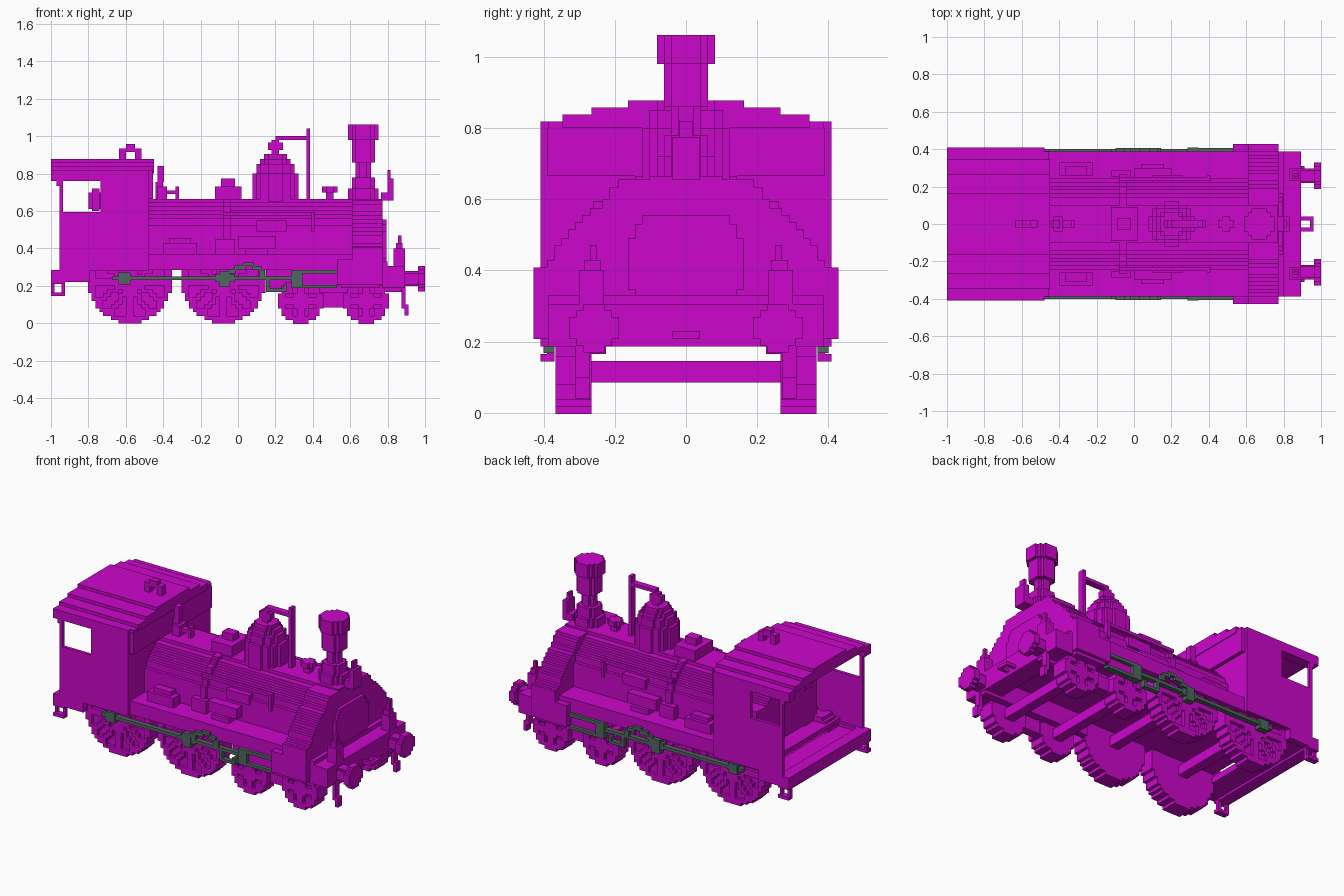
import bpy, bmesh, math

cube = bpy.data.objects.get("Cube")
if cube:
    bpy.data.objects.remove(cube, do_unlink=True)

V = 2 / 98  # size of one block


def material(name, rgb):
    m = bpy.data.materials.new(name)
    m.use_nodes = True
    m.diffuse_color = (*rgb, 1)
    m.node_tree.nodes["Principled BSDF"].inputs["Base Color"].default_value = (*rgb, 1)
    return m


MAGENTA = material("magenta", (0.60, 0.002, 0.60))
STEEL = material("grey_green_steel", (0.08, 0.135, 0.115))


def build(name, boxes, mat=MAGENTA, mirror=False):
    """Join boxes (x0, x1, y0, y1, z0, z1) in one object, optionally mirrored over y."""
    bm = bmesh.new()
    for x0, x1, y0, y1, z0, z1 in boxes:
        for s in ((1, -1) if mirror else (1,)):
            vs = bmesh.ops.create_cube(bm, size=1)["verts"]
            for v in vs:
                v.co.x = (x0 + x1) / 2 + v.co.x * (x1 - x0)
                v.co.y = s * (y0 + y1) / 2 + v.co.y * (y1 - y0)
                v.co.z = (z0 + z1) / 2 + v.co.z * (z1 - z0)
    me = bpy.data.meshes.new(name)
    bm.to_mesh(me)
    bm.free()
    me.materials.append(mat)
    ob = bpy.data.objects.new(name, me)
    bpy.context.collection.objects.link(ob)
    return ob


def rows(r):
    """Block rows of a disc: (low, high, half width)."""
    n = round(r / V)
    for i in range(-n, n):
        w = round(math.sqrt(max(r * r - ((i + 0.5) * V) ** 2, 0)) / V) * V
        if w > 0:
            yield i * V, (i + 1) * V, w


def disc_x(cy, cz, r, x0, x1):
    return [(x0, x1, cy - w, cy + w, cz + a, cz + b) for a, b, w in rows(r)]


def disc_z(cx, r, z0, z1):
    return [(cx - w, cx + w, a, b, z0, z1) for a, b, w in rows(r)]


def stack(cx, levels):
    return [b for r, z0, z1 in levels for b in disc_z(cx, r, z0, z1)]


# Spoked wheels, hidden above the running board, and square axles
def wheel(name, cx, r, spokes):
    out = []
    for a, b, w in rows(r):
        if r + b > 0.36:
            continue
        out.append((cx - w, cx + w, 0.266, 0.347, r + a, r + b))
        n = round(w / V)
        for i in range(-n, n):
            x, z = (i + 0.5) * V, (a + b) / 2
            d, ang = math.hypot(x, z), math.atan2(z, x)
            step = math.pi * 2 / spokes
            off = abs((ang + step / 2) % step - step / 2) * d
            if d > r - 1.6 * V or d < 2 * V or off < 0.7 * V:
                out.append((cx + i * V, cx + (i + 1) * V, 0.347, 0.367, r + a, r + b))
    build(name, out, mirror=True)
    build(name + "_axle", [(cx - 0.03, cx + 0.03, -0.27, 0.27, r - 0.034, r + 0.027)])


wheel("rear_driving_wheel", -0.578, 0.222, 12)
wheel("front_driving_wheel", -0.078, 0.222, 12)
wheel("rear_leading_wheel", 0.335, 0.119, 8)
wheel("front_leading_wheel", 0.685, 0.119, 8)
build("bogie_frame", [(0.34, 0.68, 0.275, 0.33, 0.085, 0.168)], mirror=True)

# Chassis
build("running_board", [(-0.48, 0.61, -0.388, 0.388, 0.285, 0.37),
                        (0.60, 0.80, -0.388, 0.388, 0.285, 0.33)])
build("cab_floor", [(-1.0, -0.925, -0.408, 0.408, 0.21, 0.285),
                    (-0.93, -0.79, -0.388, 0.388, 0.225, 0.265),
                    (-0.80, -0.48, -0.388, 0.388, 0.285, 0.31)])
build("side_frame", [(0.15, 0.89, 0.225, 0.266, 0.166, 0.29)], mirror=True)
build("buffer_beam", [(0.77, 0.893, -0.388, 0.388, 0.187, 0.306)])
build("rear_step", [(-1.0, -0.925, 0.37, 0.408, 0.145, 0.165),
                    (-1.0, -0.98, 0.37, 0.39, 0.165, 0.22),
                    (-0.945, -0.925, 0.37, 0.39, 0.165, 0.22)], mirror=True)
build("guard_iron", [(0.875, 0.895, 0.27, 0.31, 0.08, 0.20),
                     (0.89, 0.912, 0.27, 0.31, 0.04, 0.10)], mirror=True)

# Boiler, closed down to the running board, with its back end inside the cab
build("boiler", [b for b in disc_x(0, 0.42, 0.255, -0.70, 0.77) if b[4] > 0.30])
build("boiler_band", [b for b in disc_x(0, 0.42, 0.275, -0.08, -0.04) if 0.44 < b[4] < 0.66])
build("boiler_panel", [(0.10, 0.26, 0.22, 0.262, 0.49, 0.55)], mirror=True)
build("boiler_handrail", [(-0.08, 0.41, 0.23, 0.25, 0.575, 0.595),
                          (0.39, 0.41, 0.23, 0.26, 0.49, 0.595)], mirror=True)
build("side_box", [(-0.40, -0.22, 0.26, 0.33, 0.37, 0.43),
                   (-0.37, -0.25, 0.26, 0.31, 0.43, 0.455),
                   (-0.12, -0.02, 0.25, 0.29, 0.37, 0.45),
                   (0.0, 0.20, 0.24, 0.30, 0.40, 0.465),
                   (0.04, 0.16, 0.24, 0.32, 0.37, 0.40)], mirror=True)

# Flared smokebox with stepped sides
flare = [(0.19, 0.656), (0.215, 0.635), (0.235, 0.60), (0.27, 0.575), (0.29, 0.555), (0.31, 0.535),
         (0.33, 0.515), (0.35, 0.49), (0.37, 0.47), (0.39, 0.43)]
tops = [z for _, z in flare] + [0.41]
build("smokebox", [(0.61, 0.773, -w, w, tops[i + 1], z) for i, (w, z) in enumerate(flare)]
      + [(0.61, 0.773, -0.41, 0.41, 0.30, 0.41)])
build("cylinder_block", [(0.53, 0.773, 0.266, 0.428, 0.208, 0.34),
                         (0.61, 0.773, 0.266, 0.428, 0.34, 0.408),
                         (0.55, 0.76, 0.266, 0.408, 0.187, 0.208)], mirror=True)
door = [(0.12, 0.30, 0.32), (0.143, 0.32, 0.345), (0.163, 0.345, 0.49),
        (0.143, 0.49, 0.53), (0.122, 0.53, 0.555)]
build("smokebox_door", [(0.765, 0.795, -w, w, a, b) for w, a, b in door])

# Chimney, domes and fittings along the top
build("chimney", stack(0.67, [(0.082, 0.65, 0.72), (0.061, 0.72, 0.78), (0.041, 0.78, 0.86),
                              (0.061, 0.86, 0.98), (0.082, 0.98, 1.062)]))
build("steam_dome", stack(0.20, [(0.122, 0.65, 0.80), (0.102, 0.80, 0.85), (0.082, 0.85, 0.878),
                                 (0.061, 0.878, 0.905), (0.03, 0.905, 0.98)]))
build("steam_valve_arm", [(0.16, 0.24, -0.02, 0.02, 0.925, 0.965),
                          (0.20, 0.38, -0.02, 0.02, 0.98, 1.0),
                          (0.365, 0.386, -0.02, 0.02, 0.66, 1.04)])
build("safety_valve_box", [(-0.124, 0.02, -0.09, 0.09, 0.66, 0.73),
                           (-0.09, -0.015, -0.03, 0.03, 0.73, 0.773)])
build("whistle", [(-0.44, -0.40, -0.02, 0.02, 0.66, 0.755), (-0.43, -0.395, -0.02, 0.02, 0.755, 0.84),
                  (-0.43, -0.38, -0.04, 0.04, 0.66, 0.73), (-0.40, -0.32, -0.02, 0.02, 0.69, 0.71),
                  (-0.335, -0.315, -0.02, 0.02, 0.66, 0.73)])
build("filler_valve", stack(0.49, [(0.02, 0.66, 0.70), (0.041, 0.70, 0.732)]))
build("top_lamp", [(0.765, 0.832, -0.04, 0.04, 0.655, 0.70), (0.798, 0.832, -0.04, 0.04, 0.70, 0.775),
                   (0.80, 0.815, -0.02, 0.02, 0.775, 0.82)])

# Cab walls, corner posts and open rear
build("cab_side", [(-0.735, -0.478, 0.388, 0.408, 0.28, 0.78),
                   (-0.955, -0.73, 0.388, 0.408, 0.28, 0.595),
                   (-0.935, -0.79, 0.37, 0.408, 0.22, 0.285),
                   (-0.955, -0.935, 0.388, 0.408, 0.59, 0.78),
                   (-0.97, -0.935, 0.388, 0.408, 0.735, 0.78)], mirror=True)
build("cab_front_wall", [(-0.50, -0.478, -0.39, 0.39, 0.30, 0.67),
                         (-0.50, -0.455, -0.39, 0.39, 0.665, 0.80),
                         (-0.50, -0.455, -0.26, 0.26, 0.80, 0.85)])
build("cab_controls", [(-0.80, -0.70, 0.08, 0.12, 0.61, 0.70), (-0.78, -0.74, 0.06, 0.14, 0.60, 0.72),
                       (-0.70, -0.49, 0.18, 0.30, 0.30, 0.58)], mirror=True)

# Arched roof shell with lower side edges
build("cab_roof", [(-1.0, -0.45, -0.163, 0.163, 0.835, 0.878),
                   (-1.0, -0.45, -0.265, 0.265, 0.82, 0.858),
                   (-1.0, -0.45, -0.347, 0.347, 0.80, 0.838)])
build("cab_roof_edge", [(-1.0, -0.455, 0.347, 0.388, 0.76, 0.818),
                        (-1.0, -0.478, 0.388, 0.408, 0.76, 0.818)], mirror=True)
build("roof_vent", [(-0.635, -0.60, -0.02, 0.02, 0.87, 0.935), (-0.55, -0.515, -0.02, 0.02, 0.87, 0.935),
                    (-0.60, -0.55, -0.02, 0.02, 0.93, 0.957), (-0.615, -0.53, -0.02, 0.02, 0.915, 0.935)])

# Buffers, beam lamps and coupling
plate = [(0.03, 0.068), (0.05, 0.05), (0.07, 0.03)]
build("buffer", [(0.962, 1.0, 0.258 - w, 0.258 + w, 0.238 - h, 0.238 + h) for w, h in plate]
      + [(0.89, 0.965, 0.258 - w, 0.258 + w, 0.238 - h, 0.238 + h) for w, h in ((0.04, 0.03), (0.03, 0.04))],
      mirror=True)
build("beam_lamp", [(0.832, 0.893, 0.23, 0.30, 0.30, 0.40), (0.845, 0.88, 0.24, 0.285, 0.40, 0.43),
                    (0.855, 0.875, 0.25, 0.27, 0.43, 0.47)], mirror=True)
build("coupling_loop", [(0.89, 0.96, 0.02, 0.04, 0.208, 0.228), (0.94, 0.96, 0.0, 0.04, 0.208, 0.228)],
      mirror=True)

# Coupling rods and valve gear
build("drive_rods", [(-0.67, 0.29, 0.37, 0.40, 0.23, 0.25), (-0.64, -0.575, 0.36, 0.406, 0.208, 0.27),
                     (-0.10, -0.045, 0.36, 0.406, 0.195, 0.28), (-0.12, -0.02, 0.36, 0.40, 0.22, 0.262),
                     (-0.05, -0.01, 0.385, 0.406, 0.265, 0.29), (-0.02, 0.04, 0.385, 0.406, 0.285, 0.31),
                     (0.03, 0.085, 0.385, 0.406, 0.305, 0.325), (0.075, 0.125, 0.385, 0.406, 0.285, 0.305),
                     (0.115, 0.145, 0.385, 0.406, 0.25, 0.285), (0.15, 0.26, 0.37, 0.40, 0.168, 0.185),
                     (0.15, 0.17, 0.37, 0.40, 0.185, 0.23), (0.24, 0.26, 0.37, 0.40, 0.185, 0.21)],
      STEEL, mirror=True)
build("crosshead", [(0.285, 0.345, 0.36, 0.408, 0.187, 0.285), (0.345, 0.53, 0.37, 0.406, 0.265, 0.285),
                    (0.345, 0.53, 0.37, 0.406, 0.187, 0.205)], STEEL, mirror=True)
build("piston_guide", [(0.345, 0.54, 0.30, 0.385, 0.205, 0.265)], mirror=True)
